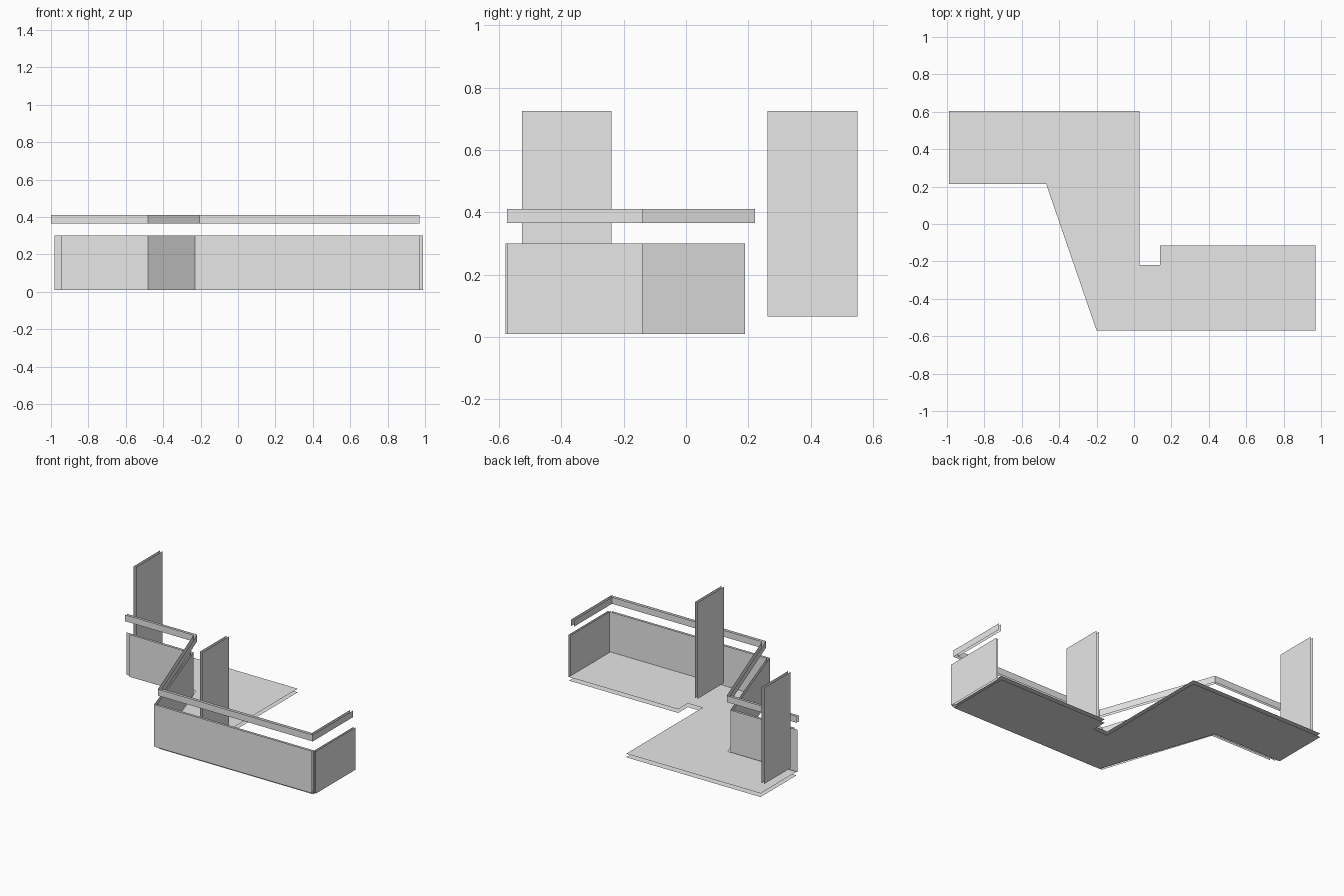
import bpy
import bmesh

cube = bpy.data.objects.get("Cube")
if cube:
    bpy.data.objects.remove(cube, do_unlink=True)

grey = bpy.data.materials.new("light_grey")
grey.use_nodes = True
grey.diffuse_color = (0.8, 0.8, 0.8, 1)
grey.node_tree.nodes["Principled BSDF"].inputs["Base Color"].default_value = (0.8, 0.8, 0.8, 1)


def build(name, faces):
    """Make one object from a list of flat polygons."""
    bm = bmesh.new()
    for points in faces:
        bm.faces.new([bm.verts.new(p) for p in points])
    mesh = bpy.data.meshes.new(name)
    bm.to_mesh(mesh)
    bm.free()
    mesh.materials.append(grey)
    obj = bpy.data.objects.new(name, mesh)
    bpy.context.collection.objects.link(obj)


def sheet(a, b, low, high):
    """Upright sheet from a to b, facing right of the direction of travel."""
    return [(*a, low), (*b, low), (*b, high), (*a, high)]


def double_wall(name, outer, inner, low, high):
    """Outer and inner sheets with open edges."""
    build(name, [sheet(*outer, low, high), sheet(*reversed(inner), low, high)])


# Floor slab: top and underside with the same outline
outline = [(-0.99, 0.215), (-0.47, 0.215), (-0.2, -0.57), (0.97, -0.57),
           (0.97, -0.115), (0.14, -0.115), (0.14, -0.22), (0.03, -0.22),
           (0.03, 0.605), (-0.99, 0.605)]
build("floor_slab", [[(x, y, 0.025) for x, y in outline],
                     [(x, y, 0) for x, y in reversed(outline)]])

# Parapet panels, standing just outside the floor edge
panels = {
    "rear_panel": (((-0.945, 0.175), (-0.48, 0.175)), ((-0.98, 0.19), (-0.47, 0.19))),
    "slanted_panel": (((-0.48, 0.175), (-0.23, -0.58)), ((-0.47, 0.19), (-0.22, -0.565))),
    "front_panel": (((-0.23, -0.58), (0.97, -0.58)), ((-0.22, -0.565), (0.99, -0.565))),
    "side_panel": (((0.99, -0.575), (0.99, -0.14)), ((0.975, -0.58), (0.975, -0.14))),
}
for name, (outer, inner) in panels.items():
    double_wall(name, outer, inner, 0.01, 0.30)

# Handrail running above the panels
rail_outer = [(-1.0, 0.205), (-0.48, 0.205), (-0.205, -0.575), (0.97, -0.575), (0.97, -0.14)]
rail_inner = [(-1.0, 0.222), (-0.465, 0.222), (-0.19, -0.555), (0.95, -0.555), (0.95, -0.14)]
names = ["rear_rail", "slanted_rail", "front_rail", "side_rail"]
for i, name in enumerate(names):
    double_wall(name, rail_outer[i:i + 2], rail_inner[i:i + 2], 0.365, 0.41)

# Tall partition screens
for name, x, y in (("centre_screen", 0.09, -0.527), ("end_screen", -0.968, 0.262)):
    double_wall(name, ((x + 0.01, y), (x + 0.01, y + 0.288)),
                ((x - 0.01, y), (x - 0.01, y + 0.288)), 0.065, 0.725)
